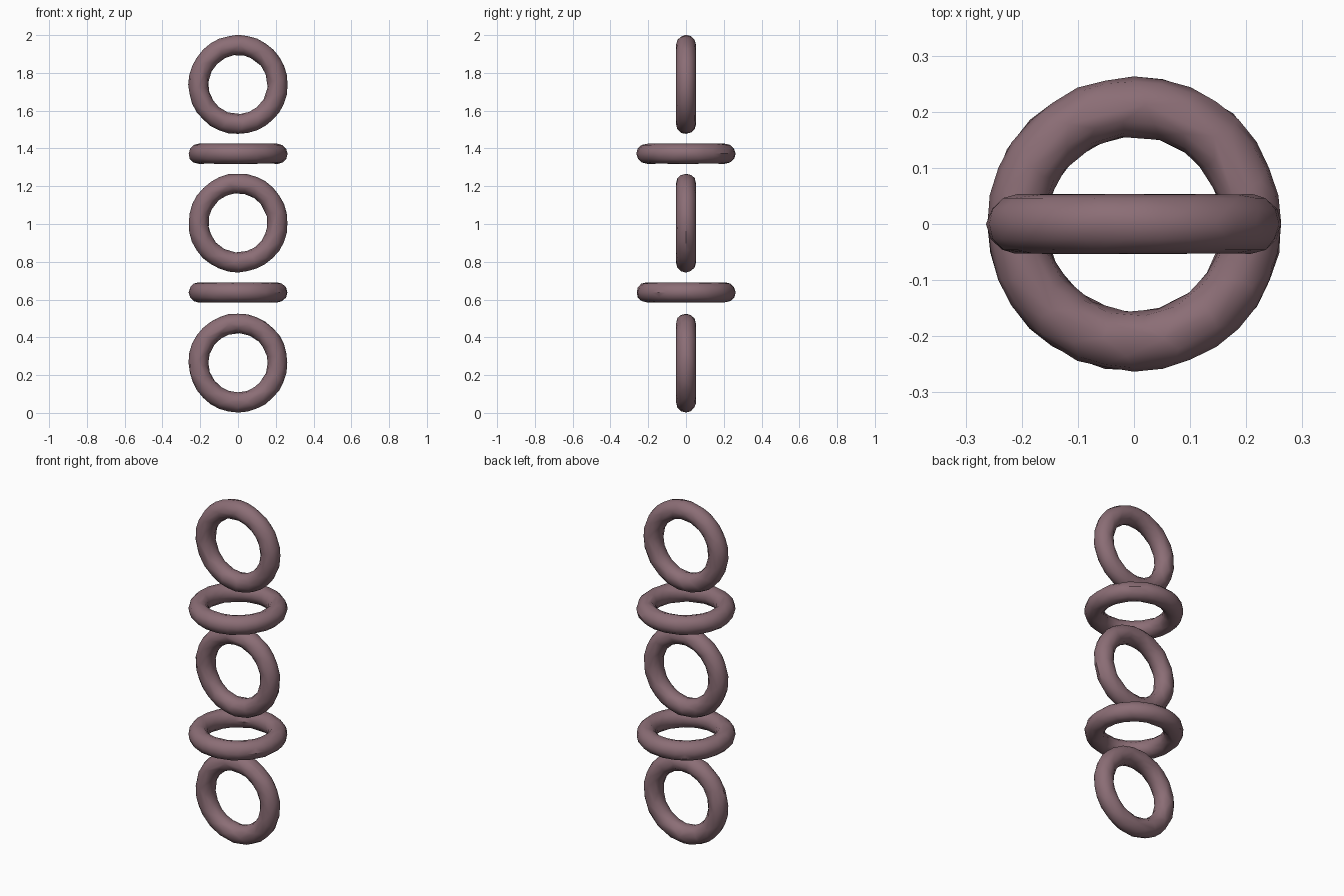
import bpy, math, random

random.seed(4)
cube = bpy.data.objects.get("Cube")
if cube:
    bpy.data.objects.remove(cube, do_unlink=True)

# Dusty mauve used on every ring
mauve = bpy.data.materials.new("dusty_mauve")
mauve.use_nodes = True
colour = (0.26, 0.155, 0.18, 1)
mauve.diffuse_color = colour
mauve.node_tree.nodes["Principled BSDF"].inputs["Base Color"].default_value = colour

RING, TUBE = 0.209, 0.053


def add_ring(name, z, upright):
    """Slightly uneven hand-worn ring, either standing or lying flat."""
    bpy.ops.mesh.primitive_torus_add(
        major_radius=RING, minor_radius=TUBE,
        major_segments=32, minor_segments=12, location=(0, 0, z),
        rotation=(math.pi / 2 if upright else 0, 0, 0))
    ring = bpy.context.object
    ring.name = name
    ring.data.materials.append(mauve)
    # Rough facets: small wobble along the radius of the ring
    for v in ring.data.vertices:
        wobble = 1 + random.uniform(-0.008, 0.008)
        v.co.x *= wobble
        v.co.y *= wobble
    # Uneven triangles, coarser around the hole
    reduce = ring.modifiers.new("uneven_facets", "DECIMATE")
    reduce.ratio = 0.6
    bpy.ops.object.shade_smooth_by_angle(angle=math.radians(35))


# Stack alternates standing and lying rings
heights = {"bottom_ring": 0.265, "lower_flat_ring": 0.638, "middle_ring": 1.006,
           "upper_flat_ring": 1.372, "top_ring": 1.738}
for i, (name, z) in enumerate(heights.items()):
    add_ring(name, z, i % 2 == 0)
